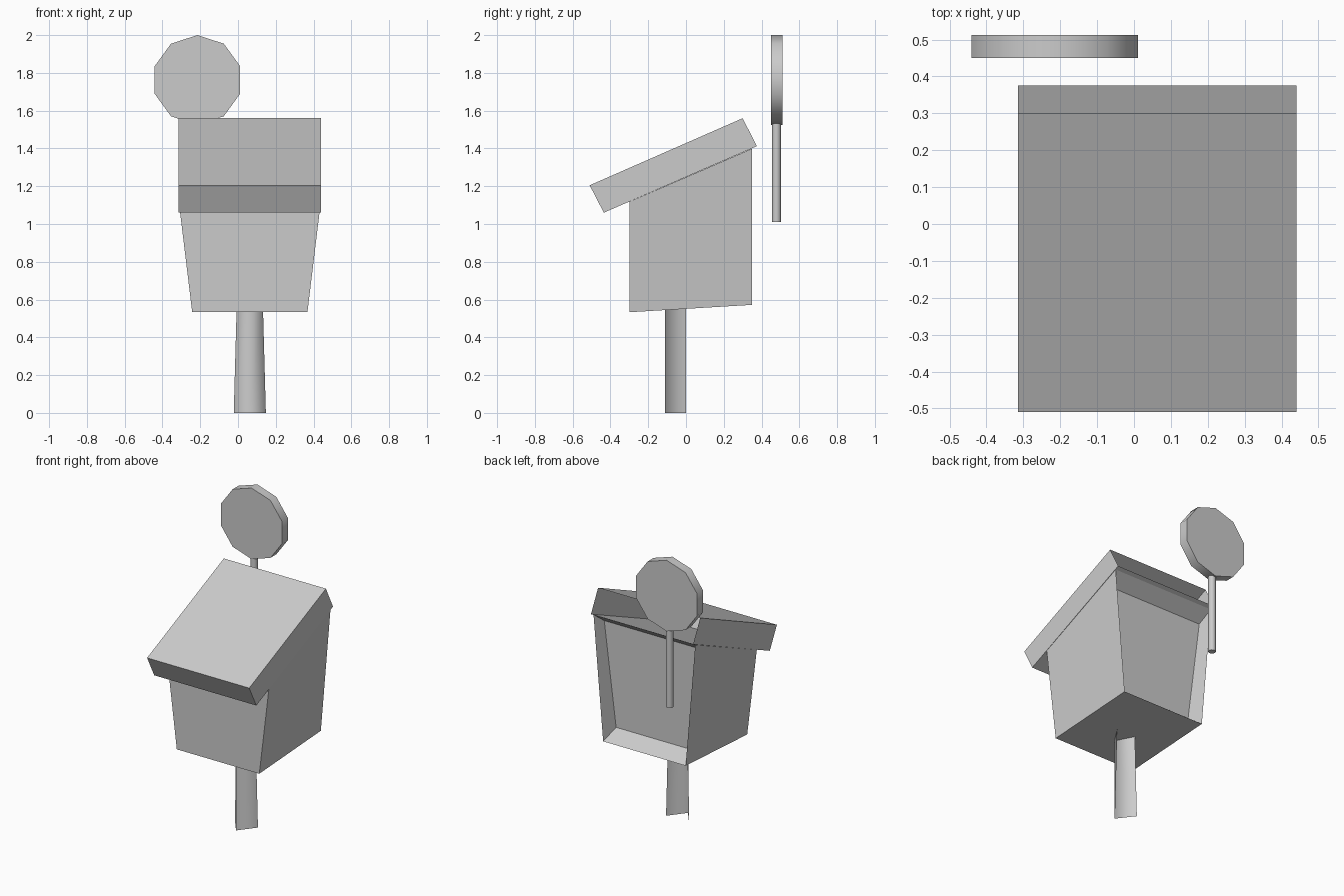
import bpy, bmesh, math
from mathutils import Matrix, Vector

if "Cube" in bpy.data.objects:
    bpy.data.objects.remove(bpy.data.objects["Cube"])

CX = 0.0625  # centre line of the house

grey = bpy.data.materials.new("plain_grey")
grey.use_nodes = True
grey.diffuse_color = (0.6, 0.6, 0.6, 1)
grey.node_tree.nodes["Principled BSDF"].inputs["Base Color"].default_value = (0.6, 0.6, 0.6, 1)


def finish(name, bm, smooth=None):
    mesh = bpy.data.meshes.new(name)
    bm.to_mesh(mesh)
    bm.free()
    obj = bpy.data.objects.new(name, mesh)
    bpy.context.collection.objects.link(obj)
    mesh.materials.append(grey)
    if smooth:
        bpy.ops.object.select_all(action="DESELECT")
        obj.select_set(True)
        bpy.context.view_layer.objects.active = obj
        bpy.ops.object.shade_smooth_by_angle(angle=math.radians(smooth))
    return obj


def block(rings):
    """Skin between mirrored rings; each point is (half width, y, z)."""
    bm = bmesh.new()
    loops = []
    for low, high in rings:
        loops.append([bm.verts.new((CX + s * p[0], p[1], p[2]))
                      for p, s in ((low, -1), (low, 1), (high, 1), (high, -1))])
    bm.faces.new(loops[0])
    for a, b in zip(loops, loops[1:]):
        for i in range(4):
            j = (i + 1) % 4
            bm.faces.new((a[i], b[i], b[j], a[j]))
    return bm, loops


# House body: flared box with a recessed back panel
bm, loops = block([
    ((0.305, -0.30, 0.533), (0.376, -0.30, 1.118)),
    ((0.305, 0.35, 0.572), (0.376, 0.35, 1.399)),
    ((0.272, 0.26, 0.64), (0.36, 0.26, 1.33)),
])
bm.faces.new(loops[-1][::-1])
bmesh.ops.recalc_face_normals(bm, faces=bm.faces)
finish("house_body", bm)

# Sloping roof: slab open along its upper back edge
bm, loops = block([
    ((0.3775, -0.435, 1.06), (0.3775, -0.51, 1.205)),
    ((0.3775, 0.375, 1.412), (0.3775, 0.30, 1.56)),
])
finish("roof", bm)

# Post: tapered folded sheet, open at the back
bm = bmesh.new()
rows = [[bm.verts.new((CX + s * half, -0.11 * (1 - abs(s)), z)) for s in (-1, 0, 1)]
        for half, z in ((0.085, 0), (0.069, 0.58))]
for i in range(2):
    bm.faces.new((rows[0][i], rows[0][i + 1], rows[1][i + 1], rows[1][i]))
finish("post", bm, 180)


def cylinder(name, sides, radius, depth, matrix, smooth):
    bm = bmesh.new()
    bmesh.ops.create_cone(bm, cap_ends=True, segments=sides, radius1=radius,
                          radius2=radius, depth=depth, matrix=matrix)
    return finish(name, bm, smooth)


# Round sign: ten-sided disc with a corner at the top, on a thin stick
face_front = Matrix.Rotation(math.radians(90), 4, "X")
cylinder("sign_disc", 10, 0.2375, 0.062,
         Matrix.Translation(Vector((-0.215, 0.481, 1.7625))) @ face_front, 50)
cylinder("sign_stick", 8, 0.024, 0.53,
         Matrix.Translation(Vector((-0.215, 0.479, 1.275))), 50)
